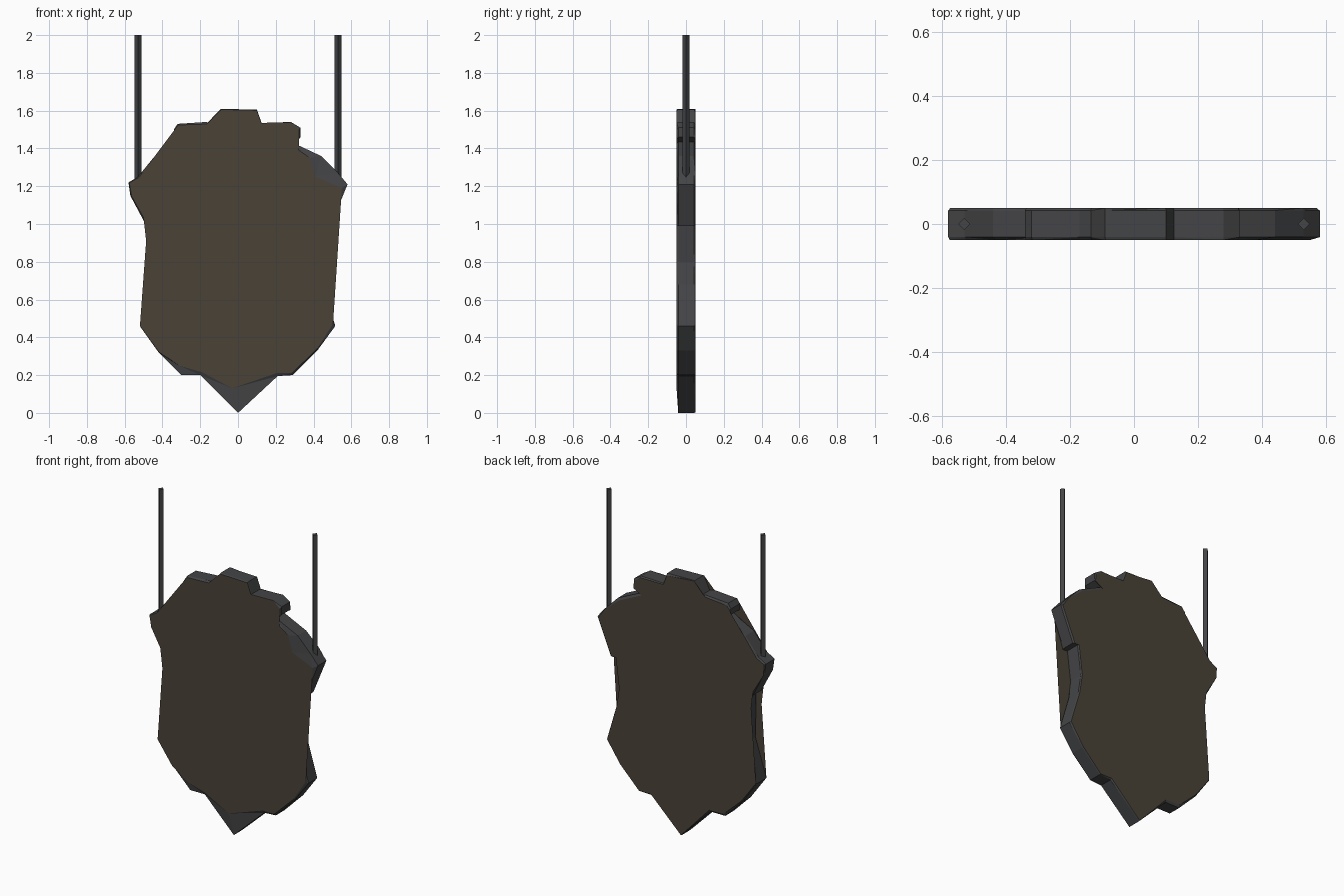
import bpy, bmesh, random
from mathutils import Vector

if "Cube" in bpy.data.objects:
    bpy.data.objects.remove(bpy.data.objects["Cube"])

random.seed(4)

def material(name, rgb):
    m = bpy.data.materials.new(name)
    m.diffuse_color = (*rgb, 1)
    m.use_nodes = True
    m.node_tree.nodes["Principled BSDF"].inputs["Base Color"].default_value = m.diffuse_color
    return m

wood = material("weathered_wood", (0.068, 0.054, 0.038))
iron = material("dark_iron", (0.058, 0.059, 0.062))

# Board silhouette, counter-clockwise in (x, z) from the bottom tip
outline = [
    (0, 0), (.21, .195), (.29, .2), (.42, .33), (.515, .46), (.45, .68), (.43, .8),
    (.455, .99), (.49, .99), (.58, 1.21), (.53, 1.27), (.44, 1.36), (.28, 1.435),
    (.33, 1.46), (.33, 1.51), (.28, 1.54), (.125, 1.535), (.10, 1.605), (-.09, 1.61),
    (-.135, 1.53), (-.17, 1.54), (-.32, 1.53), (-.34, 1.5), (-.335, 1.46), (-.29, 1.435),
    (-.44, 1.36), (-.53, 1.25), (-.58, 1.22), (-.57, 1.15), (-.49, 1.0), (-.455, .98),
    (-.45, .7), (-.52, .46), (-.42, .32), (-.3, .2), (-.2, .2)]

# Chipped corners where the iron rim shows on the front
chips = {0: (-.03, .13), 11: (.38, 1.35), 10: (.41, 1.25), 9: (.55, 1.19),
         31: (-.42, .75), 34: (-.31, .25), 35: (-.19, .215), 3: (.415, .335)}

def ring(bm, y, points):
    return [bm.verts.new((x, y, z)) for x, z in points]

def inset(points, overrides):
    c = Vector((0, .9))
    out = []
    for i, p in enumerate(points):
        k = random.uniform(.975, 1)
        out.append(overrides.get(i, tuple(c + (Vector(p) - c) * k)))
    return out

def make_board():
    bm = bmesh.new()
    rings = [ring(bm, -.05, inset(outline, chips)), ring(bm, -.041, outline),
             ring(bm, .042, outline), ring(bm, .05, inset(outline, {}))]
    n = len(outline)
    # rim strips
    for a, b in zip(rings, rings[1:]):
        for i in range(n):
            j = (i + 1) % n
            bm.faces.new((a[i], a[j], b[j], b[i])).material_index = 1
    # wooden faces
    bm.faces.new(rings[0])
    bm.faces.new(rings[3][::-1])
    bmesh.ops.triangulate(bm, faces=bm.faces[:])
    bmesh.ops.recalc_face_normals(bm, faces=bm.faces[:])
    me = bpy.data.meshes.new("sign_board")
    bm.to_mesh(me)
    bm.free()
    me.materials.append(wood)
    me.materials.append(iron)
    bpy.context.collection.objects.link(bpy.data.objects.new("sign_board", me))

make_board()

# Hanging rods, diamond in section
for side, name, low in ((-1, "left_rod", 1.2), (1, "right_rod", 1.22)):
    bpy.ops.mesh.primitive_cylinder_add(vertices=4, radius=.018, depth=2 - low,
                                        location=(side * .53, 0, (2 + low) / 2))
    rod = bpy.context.object
    rod.name = name
    rod.data.materials.append(iron)
